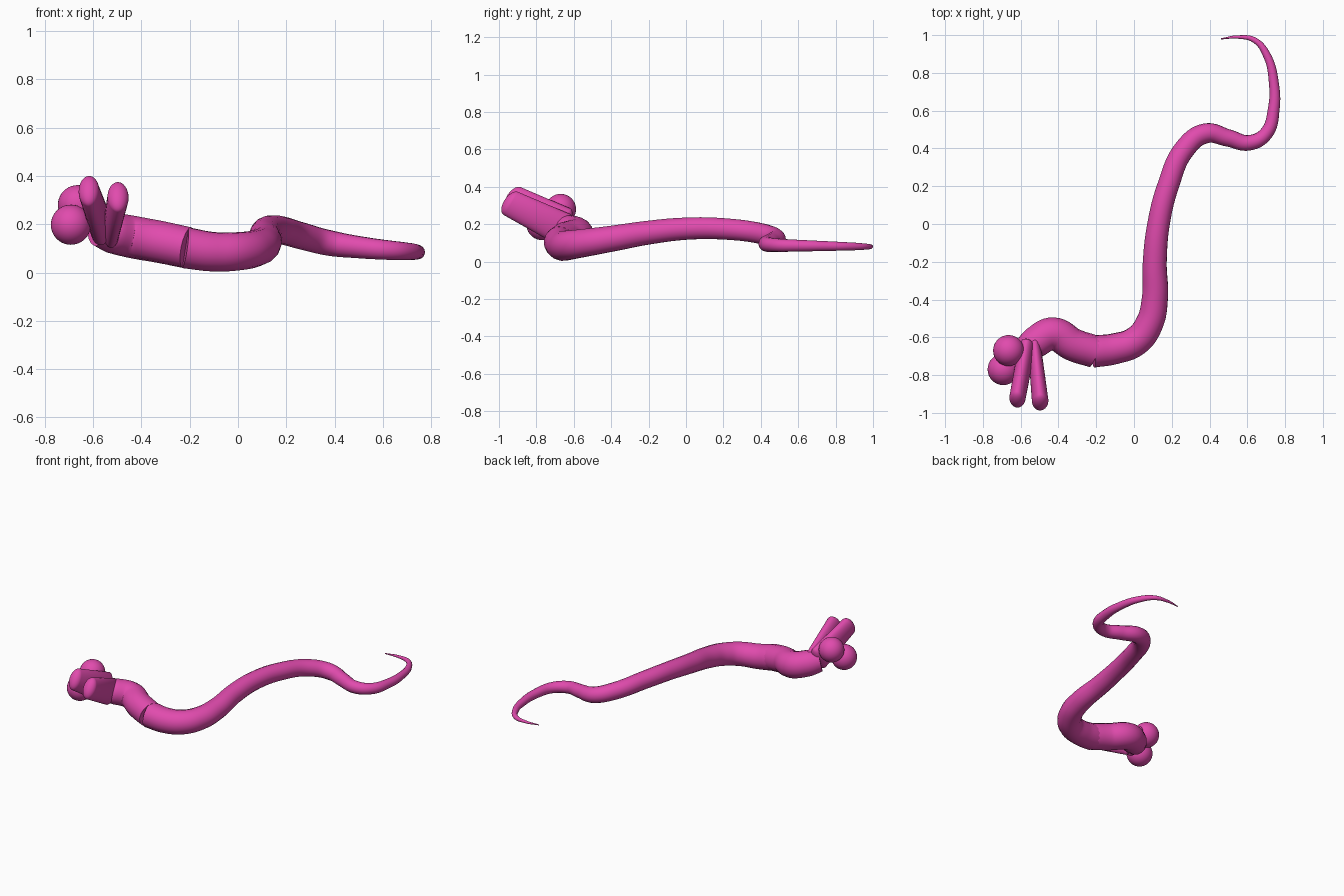
import bpy, bmesh
from mathutils import Vector

if "Cube" in bpy.data.objects:
    bpy.data.objects.remove(bpy.data.objects["Cube"])

mat = bpy.data.materials.new("pink_skin")
mat.diffuse_color = (0.75, 0.07, 0.42, 1)
mat.use_nodes = True
mat.node_tree.nodes["Principled BSDF"].inputs["Base Color"].default_value = mat.diffuse_color


def tube(name, pts):
    """Smooth round tube through (x, y, z, radius) points."""
    cu = bpy.data.curves.new(name, 'CURVE')
    cu.dimensions = '3D'
    cu.bevel_depth = 1.0
    cu.bevel_resolution = 6
    cu.resolution_u = 8
    cu.use_fill_caps = True
    sp = cu.splines.new('BEZIER')
    sp.bezier_points.add(len(pts) - 1)
    for bp, (x, y, z, r) in zip(sp.bezier_points, pts):
        bp.co = (x, y, z)
        bp.radius = r
        bp.handle_left_type = bp.handle_right_type = 'AUTO'
    ob = bpy.data.objects.new(name, cu)
    bpy.context.collection.objects.link(ob)
    bpy.ops.object.select_all(action='DESELECT')
    ob.select_set(True)
    bpy.context.view_layer.objects.active = ob
    bpy.context.view_layer.update()
    bpy.ops.object.convert(target='MESH')
    finish(bpy.context.object)


def finish(ob):
    ob.data.materials.clear()
    ob.data.materials.append(mat)
    bpy.ops.object.select_all(action='DESELECT')
    ob.select_set(True)
    bpy.context.view_layer.objects.active = ob
    bpy.ops.object.shade_smooth_by_angle()


def ball(name, loc, r):
    bpy.ops.mesh.primitive_uv_sphere_add(segments=32, ring_count=20, radius=r, location=loc)
    ob = bpy.context.object
    ob.name = name
    finish(ob)


def jaw(name, back, front, thick, wide):
    """Flattened capsule, thickness and width given as (back, front)."""
    back, front = Vector(back), Vector(front)
    fwd = (front - back).normalized()
    lat = Vector((0, 0.52, 0.85))
    side = fwd.cross(lat).normalized()
    bm = bmesh.new()
    bmesh.ops.create_uvsphere(bm, u_segments=32, v_segments=17, radius=1)
    for v in bm.verts:
        x, y, z = v.co
        k = 1 if z > 0 else 0
        v.co = ((front if k else back) + fwd * z * 0.04
                + side * x * thick[k] + lat * y * wide[k])
    bmesh.ops.recalc_face_normals(bm, faces=bm.faces)
    me = bpy.data.meshes.new(name)
    bm.to_mesh(me)
    bm.free()
    ob = bpy.data.objects.new(name, me)
    bpy.context.collection.objects.link(ob)
    finish(ob)


# winding body, tail tip to neck
tube("body", [
    (0.46, 0.98, 0.08, 0.003), (0.55, 0.99, 0.08, 0.009), (0.64, 0.972, 0.08, 0.015),
    (0.705, 0.89, 0.081, 0.021), (0.74, 0.75, 0.083, 0.026), (0.74, 0.61, 0.085, 0.031),
    (0.70, 0.48, 0.088, 0.036), (0.61, 0.43, 0.094, 0.041), (0.50, 0.455, 0.105, 0.046),
    (0.38, 0.48, 0.122, 0.053), (0.27, 0.40, 0.150, 0.056), (0.18, 0.20, 0.175, 0.058),
    (0.13, 0.0, 0.176, 0.060), (0.11, -0.20, 0.155, 0.064), (0.11, -0.40, 0.122, 0.070),
    (0.08, -0.53, 0.102, 0.075), (0.01, -0.62, 0.089, 0.079), (-0.10, -0.66, 0.086, 0.082),
    (-0.22, -0.675, 0.103, 0.086)])

# neck and back of head
tube("neck", [
    (-0.21, -0.675, 0.103, 0.086), (-0.32, -0.64, 0.126, 0.087), (-0.43, -0.582, 0.146, 0.088),
    (-0.52, -0.625, 0.165, 0.085), (-0.575, -0.67, 0.18, 0.072)])

# open jaws, head rolled onto its side
jaw("upper_jaw", (-0.57, -0.67, 0.20), (-0.617, -0.92, 0.335), (0.045, 0.043), (0.10, 0.073))
jaw("lower_jaw", (-0.525, -0.67, 0.18), (-0.497, -0.935, 0.31), (0.035, 0.044), (0.09, 0.073))

# eyes
ball("eye_left", (-0.664, -0.67, 0.28), 0.082)
ball("eye_right", (-0.692, -0.77, 0.198), 0.083)
